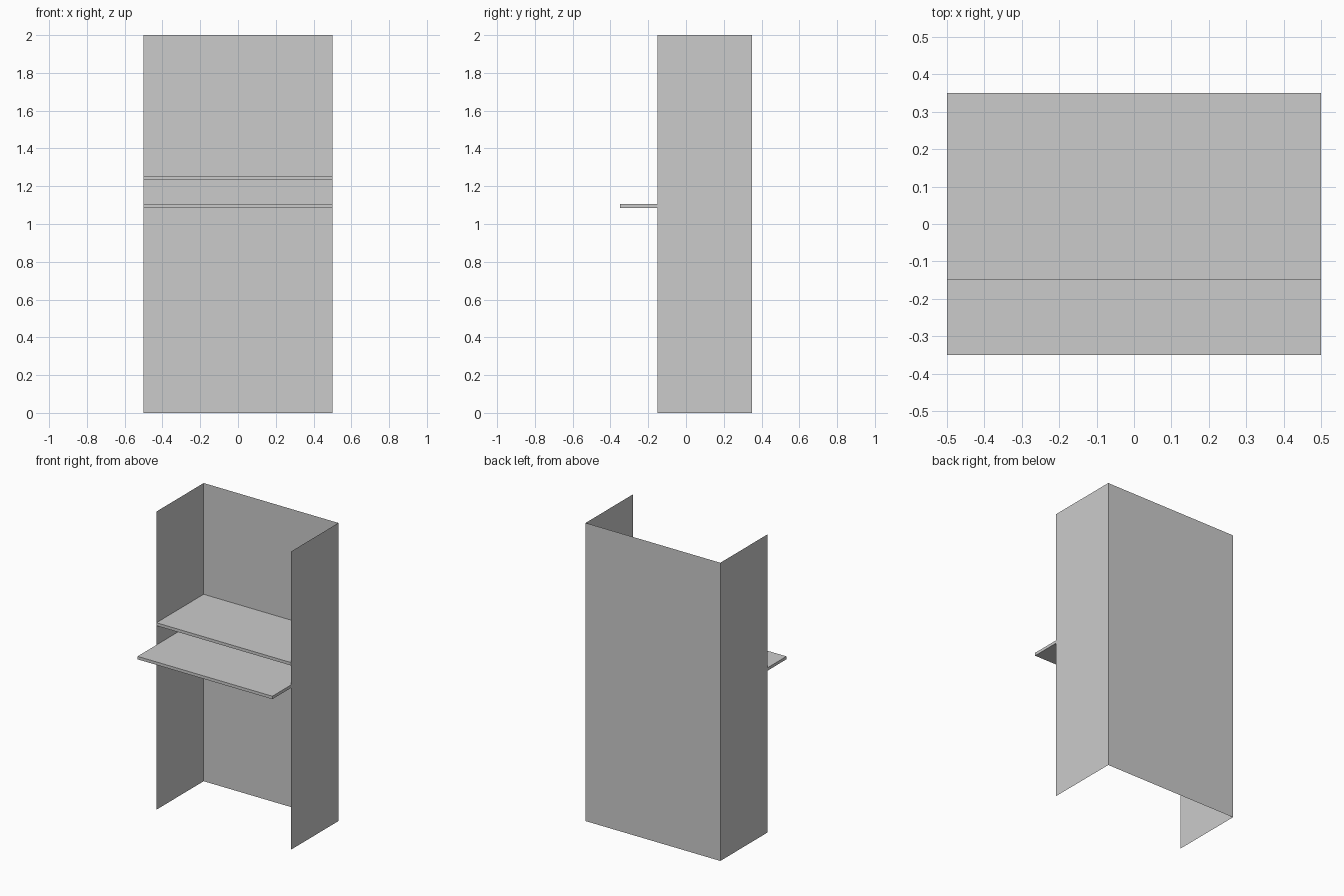
import bpy, bmesh

if "Cube" in bpy.data.objects:
    bpy.data.objects.remove(bpy.data.objects["Cube"])


def finish(name, bm):
    mesh = bpy.data.meshes.new(name)
    bm.to_mesh(mesh)
    bm.free()
    obj = bpy.data.objects.new(name, mesh)
    bpy.context.collection.objects.link(obj)
    return obj


def panel(name, corners):
    """Single flat sheet from four corners."""
    bm = bmesh.new()
    bm.faces.new([bm.verts.new(c) for c in corners])
    return finish(name, bm)


def board(name, x, y, z):
    """Box given by its (min, max) range on each axis."""
    bm = bmesh.new()
    bmesh.ops.create_cube(bm, size=1)
    for v in bm.verts:
        v.co = [r[0] if c < 0 else r[1] for c, r in zip(v.co, (x, y, z))]
    return finish(name, bm)


W, FRONT, BACK, H = 0.5, -0.15, 0.35, 2.0

# Thin sheet walls of the booth, open at the front
panel("back_panel", [(W, BACK, 0), (-W, BACK, 0), (-W, BACK, H), (W, BACK, H)])
panel("left_panel", [(-W, BACK, 0), (-W, FRONT, 0), (-W, FRONT, H), (-W, BACK, H)])
panel("right_panel", [(W, FRONT, 0), (W, BACK, 0), (W, BACK, H), (W, FRONT, H)])

# Fixed upper shelf, and lower shelf slid out through the front
board("upper_shelf", (-W, W), (FRONT, BACK), (1.234, 1.254))
board("sliding_shelf", (-W, W), (-0.35, 0.15), (1.085, 1.105))
